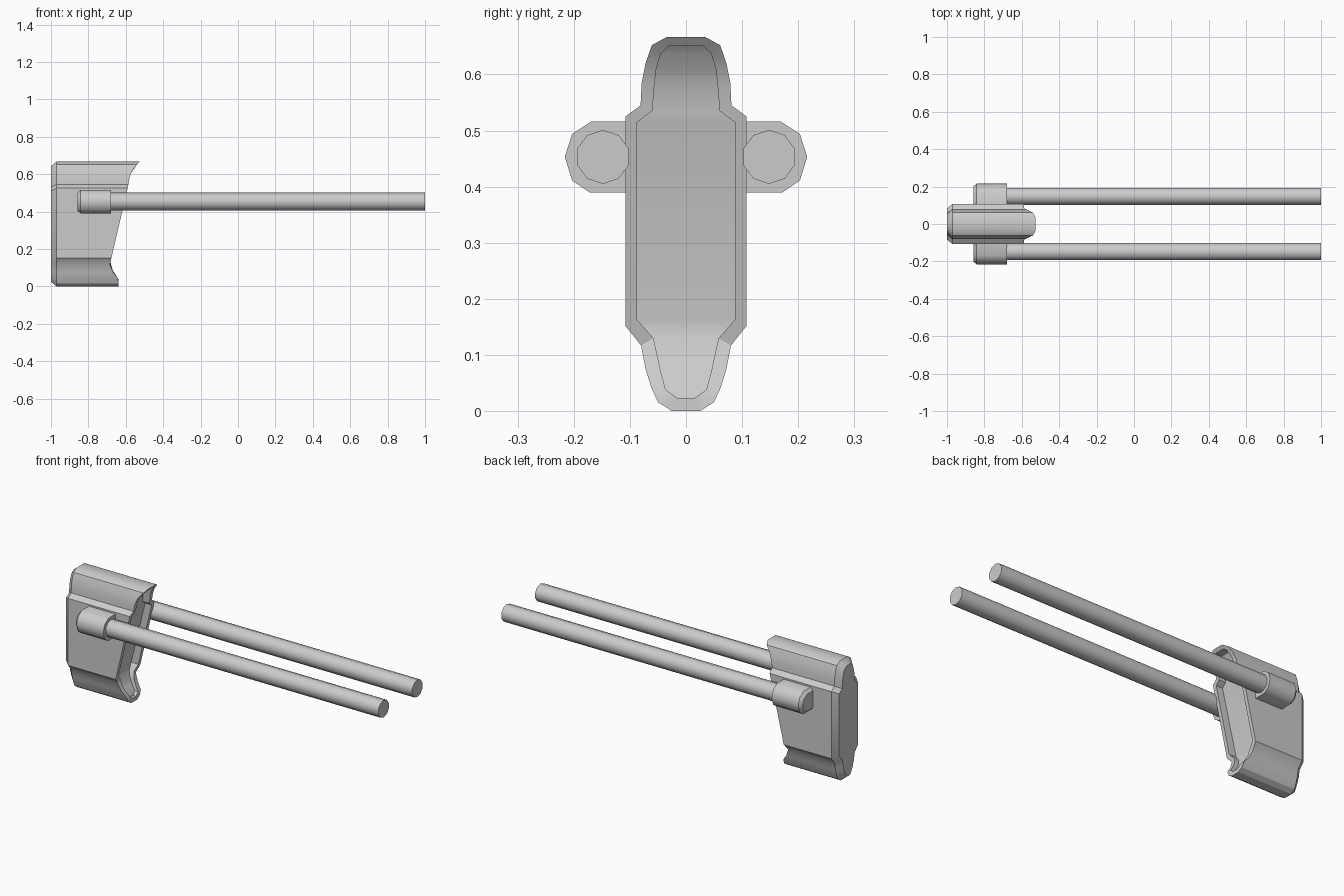
import bpy, bmesh, math

cube = bpy.data.objects.get("Cube")
if cube:
    bpy.data.objects.remove(cube)

grey = bpy.data.materials.new("plain grey")
grey.use_nodes = True
grey.diffuse_color = (0.6, 0.6, 0.6, 1)
grey.node_tree.nodes["Principled BSDF"].inputs["Base Color"].default_value = (0.6, 0.6, 0.6, 1)


def lofted(name, rings, angle=30):
    """Skin a list of closed rings and cap both ends with strips across the ring."""
    bm = bmesh.new()
    loops = [[bm.verts.new(p) for p in ring] for ring in rings]
    n = len(loops[0])
    for a, b in zip(loops, loops[1:]):
        for i in range(n):
            j = (i + 1) % n
            bm.faces.new((a[i], a[j], b[j], b[i]))
    for cap in (loops[0], loops[-1]):
        for i in range(n // 2 - 1):
            bm.faces.new((cap[i], cap[i + 1], cap[n - 2 - i], cap[n - 1 - i]))
    bmesh.ops.recalc_face_normals(bm, faces=bm.faces)
    mesh = bpy.data.meshes.new(name)
    bm.to_mesh(mesh)
    bm.free()
    obj = bpy.data.objects.new(name, mesh)
    bpy.context.collection.objects.link(obj)
    mesh.materials.append(grey)
    bpy.ops.object.select_all(action="DESELECT")
    obj.select_set(True)
    bpy.context.view_layer.objects.active = obj
    bpy.ops.object.shade_smooth_by_angle(angle=math.radians(angle))
    return obj


def interp(curve, z):
    for (z0, x0), (z1, x1) in zip(curve, curve[1:]):
        if z <= z1:
            return x0 + (x1 - x0) * (z - z0) / (z1 - z0)
    return curve[-1][1]


def ring(half, x_at):
    """Mirror a half outline (y, z) across y = 0, with x given by height."""
    right = [(x_at(z), y, z) for y, z in half]
    return right + [(x, -y, z) for x, y, z in reversed(right)]


# Butt body: outlines from bottom to top
outer = [(0.025, 0), (0.05, 0.016), (0.062, 0.042), (0.072, 0.075), (0.08, 0.117),
         (0.108, 0.152), (0.108, 0.525), (0.081, 0.545), (0.079, 0.585),
         (0.072, 0.62), (0.061, 0.652), (0.034, 0.667)]
inner = [(0.015, 0.023), (0.036, 0.038), (0.045, 0.07), (0.05, 0.095), (0.058, 0.13),
         (0.087, 0.163), (0.087, 0.515), (0.06, 0.535), (0.056, 0.585),
         (0.053, 0.61), (0.045, 0.637), (0.03, 0.651)]
back = [(max(y - 0.025, 0.014), 0.333 + (z - 0.333) * 0.925) for y, z in outer]

# Front edge sweep and recessed floor, as (height, x)
rim_curve = [(0, -0.638), (0.04, -0.64), (0.075, -0.667), (0.117, -0.685),
             (0.525, -0.59), (0.585, -0.579), (0.62, -0.565), (0.667, -0.527)]
floor_curve = [(0, -0.65), (0.04, -0.66), (0.07, -0.685), (0.1, -0.703), (0.163, -0.718),
               (0.515, -0.632), (0.585, -0.622), (0.637, -0.592), (0.667, -0.565)]

lofted("butt_body", [
    ring(back, lambda z: -1.0),
    ring(outer, lambda z: -0.97),
    ring(outer, lambda z: interp(rim_curve, z)),
    ring(inner, lambda z: interp(rim_curve, z)),
    ring(inner, lambda z: interp(floor_curve, z)),
])

# Sockets and rods, one on each side
socket = [(0.09, 0.39), (0.172, 0.39), (0.203, 0.411), (0.216, 0.453),
          (0.203, 0.494), (0.169, 0.516), (0.09, 0.516), (0.09, 0.453)]
socket_back = [(0.09 + (y - 0.09) * 0.88, 0.453 + (z - 0.453) * 0.76) for y, z in socket]
rod = [(0.148 + 0.048 * math.cos(a), 0.453 + 0.048 * math.sin(a))
       for a in (math.radians(18 + 36 * i) for i in range(10))]

for side, s in (("left", 1), ("right", -1)):
    def section(points, x):
        return [(x, s * y, z) for y, z in points]
    lofted("rod_socket_" + side, [section(socket_back, -0.858),
                                  section(socket, -0.842),
                                  section(socket, -0.678)], 40)
    lofted("rod_" + side, [section(rod, -0.7), section(rod, 1.0)], 40)
